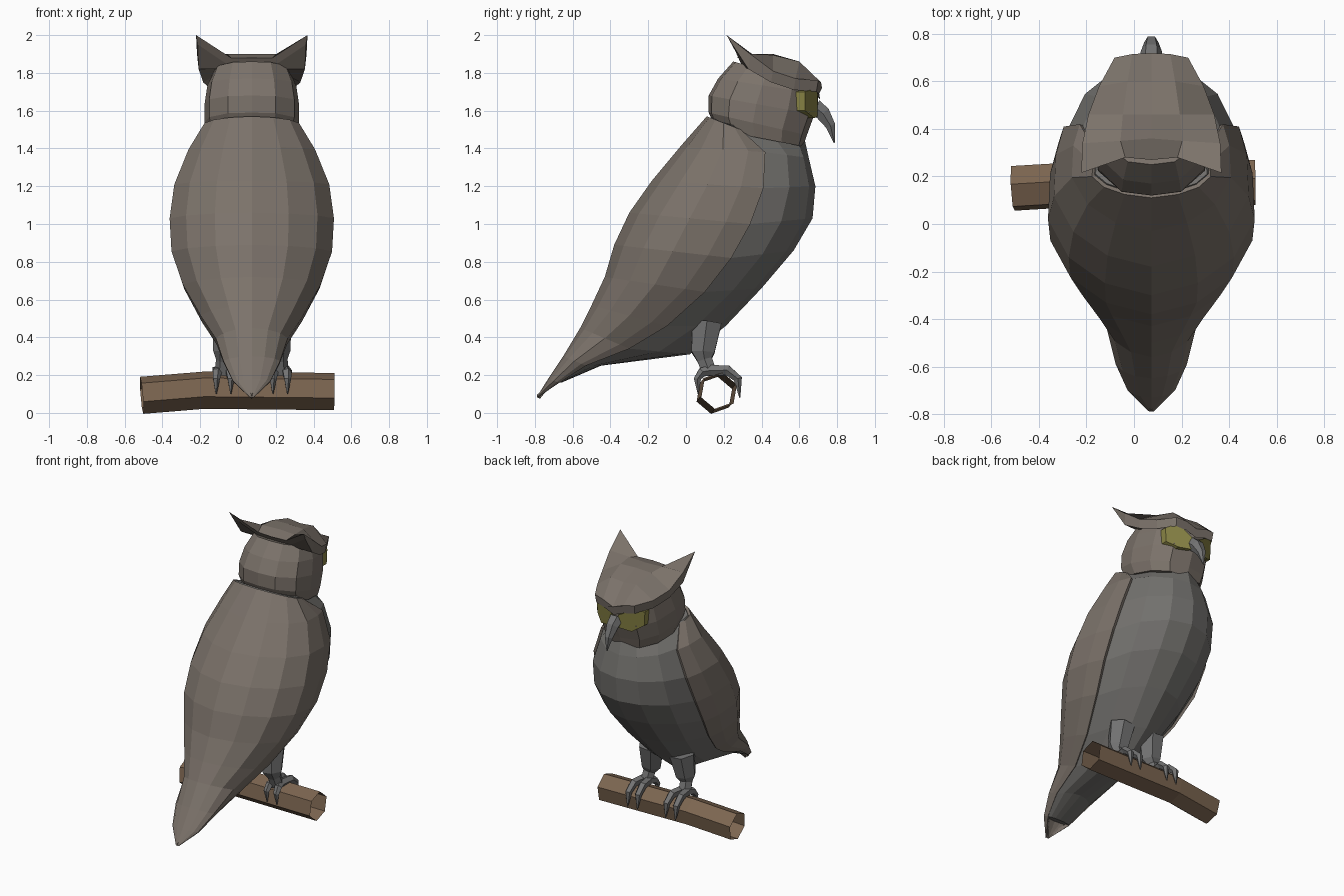
import bpy, bmesh
from mathutils import Vector

if "Cube" in bpy.data.objects:
    bpy.data.objects.remove(bpy.data.objects["Cube"])

CX = 0.073  # the bird sits slightly right of the branch centre


def material(name, rgb):
    m = bpy.data.materials.new(name)
    m.diffuse_color = (*rgb, 1)
    m.use_nodes = True
    m.node_tree.nodes["Principled BSDF"].inputs["Base Color"].default_value = m.diffuse_color
    return m


BACK = material("back_feathers", (0.20, 0.17, 0.145))
CHEST = material("chest_feathers", (0.17, 0.165, 0.155))
HORN = material("horn", (0.17, 0.17, 0.17))
EYE = material("eye_yellow", (0.25, 0.23, 0.06))
WOOD = material("wood", (0.20, 0.13, 0.08))


def loft(name, rings, mat, closed=True, caps=True):
    """Skin a list of equal-length point rings with flat faces."""
    bm = bmesh.new()
    vs = [[bm.verts.new(p) for p in r] for r in rings]
    n = len(rings[0])
    for a, b in zip(vs, vs[1:]):
        for i in range(n if closed else n - 1):
            j = (i + 1) % n
            bm.faces.new((a[i], a[j], b[j], b[i]))
    if caps:
        bm.faces.new(vs[0])
        bm.faces.new(vs[-1])
    bmesh.ops.recalc_face_normals(bm, faces=bm.faces)
    me = bpy.data.meshes.new(name)
    bm.to_mesh(me)
    bm.free()
    me.materials.append(mat)
    ob = bpy.data.objects.new(name, me)
    bpy.context.collection.objects.link(ob)
    return ob


def tube(name, pts, radii, mat, axis=(1, 0, 0), sides=6, caps=True):
    pts = [Vector(p) for p in pts]
    rings = []
    from math import cos, sin, tau
    for i, (p, r) in enumerate(zip(pts, radii)):
        t = (pts[min(i + 1, len(pts) - 1)] - pts[max(i - 1, 0)]).normalized()
        v = t.cross(Vector(axis)).normalized()
        u = v.cross(t)
        rings.append([p + r * (u * cos(tau * k / sides) + v * sin(tau * k / sides))
                      for k in range(sides)])
    return loft(name, rings, mat, caps=caps)


def mirror_ring(half):
    """half runs from one centre point to the other; add the mirrored side."""
    return ([(CX + x, y, z) for x, y, z in half] +
            [(CX - x, y, z) for x, y, z in half[-2:0:-1]])


def mix(a, b, t, x):
    return (x, a[0] + (b[0] - a[0]) * t, a[1] + (b[1] - a[1]) * t)


# Stations down the body: back (y,z), wing edge (y,z), front (y,z), half width
STATIONS = [
    ((0.11, 1.57), (0.29, 1.50), (0.63, 1.44), 0.25),
    ((-0.03, 1.41), (0.42, 1.38), (0.65, 1.35), 0.335),
    ((-0.18, 1.23), (0.41, 1.19), (0.685, 1.20), 0.41),
    ((-0.30, 1.06), (0.34, 1.00), (0.67, 1.03), 0.435),
    ((-0.38, 0.89), (0.24, 0.82), (0.57, 0.86), 0.425),
    ((-0.43, 0.72), (0.10, 0.64), (0.40, 0.66), 0.365),
    ((-0.50, 0.57), (-0.10, 0.46), (0.21, 0.46), 0.27),
    ((-0.56, 0.45), (-0.30, 0.34), (0.02, 0.31), 0.19),
    ((-0.65, 0.30), (-0.53, 0.25), (-0.45, 0.25), 0.15),
    ((-0.73, 0.18), (-0.67, 0.16), (-0.66, 0.16), 0.10),
    ((-0.79, 0.085), (-0.788, 0.08), (-0.787, 0.08), 0.01),
]
WING = [(0, 0), (0.08, 0.45), (0.25, 0.8), (0.5, 1.0), (0.8, 0.98), (1, 0.9)]

# Body: closed loft just inside the wings, full at the chest
rings = []
for b, e, f, w in STATIONS[:-1]:
    b2 = mix(b, f, 0.04, 0)[1:]
    half = [mix(b2, e, t, x * w * 0.94) for t, x in WING]
    half += [mix(e, f, 0.5, 0.68 * w), mix(e, f, 0.88, 0.36 * w), (0, *f)]
    rings.append(mirror_ring(half))
loft("body", rings, CHEST)

# Folded wings and tail: a shell over the back
rows = []
for b, e, f, w in STATIONS:
    half = [mix(b, e, t, x * w) for t, x in WING]
    rows.append([(CX - x, y, z) for x, y, z in half[:0:-1]] +
                [(CX + x, y, z) for x, y, z in half])
wings = loft("wings_and_tail", rows, BACK, closed=False, caps=False)
solid = wings.modifiers.new("thickness", 'SOLIDIFY')
solid.thickness = 0.02
solid.offset = -1

# Head: rings of (z back, z front, y back, y front, half width)
HEAD = [(0, 0.03), (0.03, 0.5), (0.2, 0.9), (0.45, 1.0), (0.75, 0.88), (0.95, 0.55), (1, 0)]
rings = []
for zb, zf, yb, yf, w in [(1.50, 1.41, 0.16, 0.62, 0.23), (1.59, 1.47, 0.12, 0.64, 0.25),
                          (1.68, 1.58, 0.12, 0.68, 0.25), (1.77, 1.69, 0.17, 0.69, 0.235),
                          (1.86, 1.75, 0.25, 0.66, 0.20)]:
    half = [mix((yb, zb), (yf, zf), t, x * w if t else 0) for t, x in HEAD]
    rings.append(mirror_ring(half))
loft("head", rings, BACK)

# Brow cap sweeping back into the ear tufts: centre, middle and edge per row, drop
CAP = [
    ((0, 0.72, 1.72), (0.08, 0.715, 1.75), (0.155, 0.70, 1.76), 0.06),
    ((0, 0.60, 1.85), (0.10, 0.60, 1.86), (0.22, 0.58, 1.77), 0.06),
    ((0, 0.46, 1.90), (0.12, 0.46, 1.895), (0.265, 0.46, 1.81), 0.06),
    ((0, 0.36, 1.90), (0.13, 0.35, 1.90), (0.29, 0.34, 1.90), 0.08),
    ((0, 0.27, 1.88), (0.11, 0.28, 1.88), (0.295, 0.215, 2.00), 0.05),
]
rings = []
for c, m, e, d in CAP:
    low = [(x * 0.97, y + (0.03 if e[2] > 1.95 else -0.01), z - d) for x, y, z in (e, m, c)]
    rings.append(mirror_ring([c, m, e] + low))
loft("brow_and_ear_tufts", rings, BACK)

# Eyes: thin wedges under the slanting brow
for s, side in ((1, "right"), (-1, "left")):
    front = [(0.025, 0.70, 1.66), (0.14, 0.695, 1.72), (0.19, 0.63, 1.70),
             (0.185, 0.63, 1.60), (0.12, 0.68, 1.56), (0.03, 0.695, 1.57)]
    loft("eye_" + side, [[(CX + s * x, y + o, z) for x, y, z in front] for o in (0, -0.06)], EYE)

# Beak: hooked and tapering
tube("beak", [(CX, 0.68, 1.62), (CX, 0.725, 1.585), (CX, 0.765, 1.52), (CX, 0.785, 1.43)],
     [0.05, 0.045, 0.03, 0.003], HORN)

# Legs and gripping feet
for s, side in ((1, "right"), (-1, "left")):
    def at(x, y, z):
        return (CX + s * x, y, z)
    tube("leg_" + side, [at(0.12, 0.11, 0.48), at(0.135, 0.09, 0.32), at(0.145, 0.10, 0.28),
                         at(0.15, 0.125, 0.21)], [0.09, 0.07, 0.045, 0.045], HORN)
    for n, dx in enumerate((-0.035, 0.035)):
        tube(f"front_toe_{side}_{n}",
             [at(0.15 + dx * 0.6, 0.13, 0.225), at(0.15 + dx, 0.22, 0.225),
              at(0.15 + dx * 1.1, 0.275, 0.18), at(0.15 + dx * 1.1, 0.285, 0.08)],
             [0.03, 0.028, 0.024, 0.003], HORN, sides=5)
        tube(f"back_toe_{side}_{n}",
             [at(0.15 + dx * 0.6, 0.13, 0.225), at(0.15 + dx, 0.085, 0.215),
              at(0.15 + dx * 1.1, 0.06, 0.18), at(0.15 + dx * 1.1, 0.065, 0.10)],
             [0.03, 0.026, 0.02, 0.003], HORN, sides=5)

# Branch: open six-sided tube with a slight bend
tube("branch", [(-0.51, 0.15, 0.093), (-0.18, 0.17, 0.12), (0.51, 0.175, 0.113)],
     [0.1, 0.1, 0.1], WOOD, axis=(0, 0.94, 0.34), caps=False)
